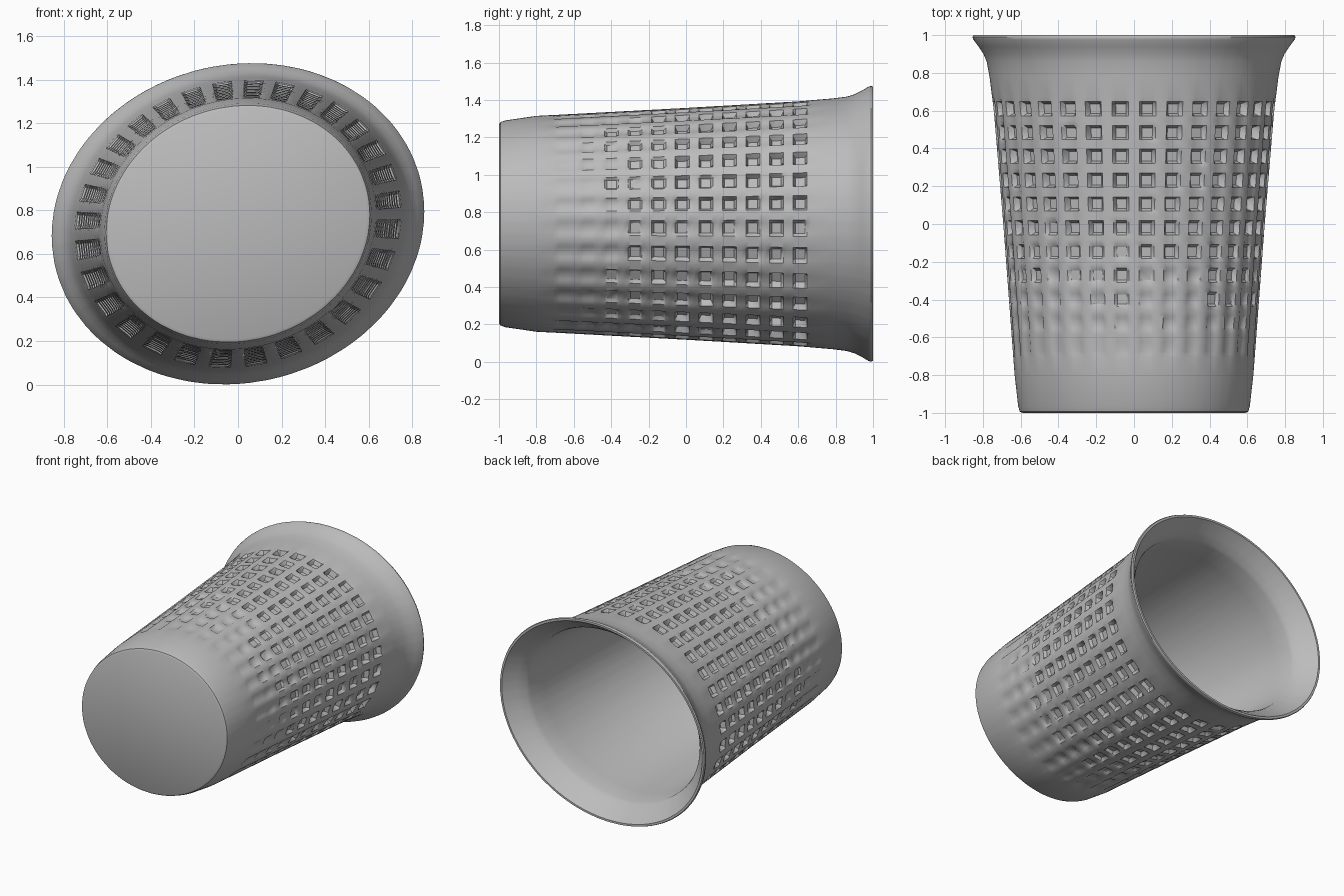
import bpy, bmesh, math, random

cube = bpy.data.objects.get("Cube")
if cube:
    bpy.data.objects.remove(cube, do_unlink=True)
random.seed(4)

grey = bpy.data.materials.new("warm_grey_plastic")
grey.use_nodes = True
colour = (0.5, 0.5, 0.5, 1)
grey.diffuse_color = colour
grey.node_tree.nodes["Principled BSDF"].inputs["Base Color"].default_value = colour

UPPER, LOWER = 16, 14                # columns of dents on each half
ROWS, PITCH = 11, 0.126
TOP_ROW = 0.61                       # centre of the row nearest the rim
CENTRE, SKEW = 0.738, 0.075          # axis height and slight squash of the oval
BREAKS = (0.0, 0.2, 0.3, 0.7, 0.8)   # rib edge and dent edge inside one cell

# Outer wall from base to rim: (distance along axis, half width, half height)
OUTER = [(-1.0, 0.59, 0.53), (-0.993, 0.605, 0.543), (-0.965, 0.613, 0.553),
         (-0.8, 0.632, 0.577), (0.0, 0.692, 0.62), (0.6, 0.742, 0.655),
         (0.78, 0.765, 0.67), (0.86, 0.78, 0.68), (0.9, 0.797, 0.692),
         (0.94, 0.823, 0.712), (0.975, 0.85, 0.733), (0.99, 0.855, 0.737),
         (1.0, 0.85, 0.733)]
# Inner wall from rim down to the floor
INNER = [(1.0, 0.835, 0.718), (0.97, 0.812, 0.698), (0.92, 0.765, 0.658),
         (0.87, 0.724, 0.626), (0.84, 0.713, 0.615), (0.7, 0.702, 0.605),
         (-0.88, 0.575, 0.512), (-0.94, 0.54, 0.48)]


def outer_at(y):
    """Half width and half height of the outer wall at y."""
    for (y0, a0, b0), (y1, a1, b1) in zip(OUTER, OUTER[1:]):
        if y <= y1:
            f = (y - y0) / (y1 - y0)
            return a0 + f * (a1 - a0), b0 + f * (b1 - b0)


angles = [half * math.pi + (c + f) * math.pi / columns
          for half, columns in enumerate((UPPER, LOWER))
          for c in range(columns) for f in BREAKS]
bm = bmesh.new()


def ring(y, a, b, depth=lambda i: 0):
    verts = []
    for i, t in enumerate(angles):
        d = depth(i)
        verts.append(bm.verts.new(((a - d) * math.cos(t), y,
                                   CENTRE + (b - d) * math.sin(t + SKEW))))
    return verts


# Stations of the dented band, each with the row it belongs to if sunken
first = TOP_ROW - (ROWS - 0.5) * PITCH
band = [(first + (r + f) * PITCH, r if f in BREAKS[2:4] else None)
        for r in range(ROWS) for f in BREAKS]
band.append((first + ROWS * PITCH, None))

# Dents grow shallower and less even towards the base
depths = {}
for r in range(ROWS):
    strength = min(1, 0.2 + r / 8)
    for c in range(UPPER + LOWER):
        depths[r, c] = 0.04 * strength * random.uniform(0.6, 1.05)


def dent(row, groove):
    def depth(i):
        c, k = divmod(i, len(BREAKS))
        if k not in (2, 3):
            return 0
        return groove if row is None else depths[row, c]
    return depth


rings = [ring(*p) for p in OUTER if p[0] < first]
for n, (y, row) in enumerate(band):
    rings.append(ring(y, *outer_at(y), dent(row, 0.005 if 0 < n < len(band) - 1 else 0)))
rings += [ring(*p) for p in OUTER if p[0] > band[-1][0]]
rings += [ring(*p) for p in INNER]

# Skin the wall, then close the floor inside and the base underneath
count = len(angles)
for lower, upper in zip(rings, rings[1:]):
    for i in range(count):
        j = (i + 1) % count
        bm.faces.new((lower[i], lower[j], upper[j], upper[i]))
bm.faces.new(rings[-1])
bm.faces.new(rings[0])
bmesh.ops.recalc_face_normals(bm, faces=bm.faces)

mesh = bpy.data.meshes.new("basket")
bm.to_mesh(mesh)
bm.free()
mesh.materials.append(grey)
basket = bpy.data.objects.new("basket", mesh)
bpy.context.collection.objects.link(basket)
bpy.context.view_layer.objects.active = basket
basket.select_set(True)
bpy.ops.object.shade_smooth_by_angle(angle=math.radians(40))
